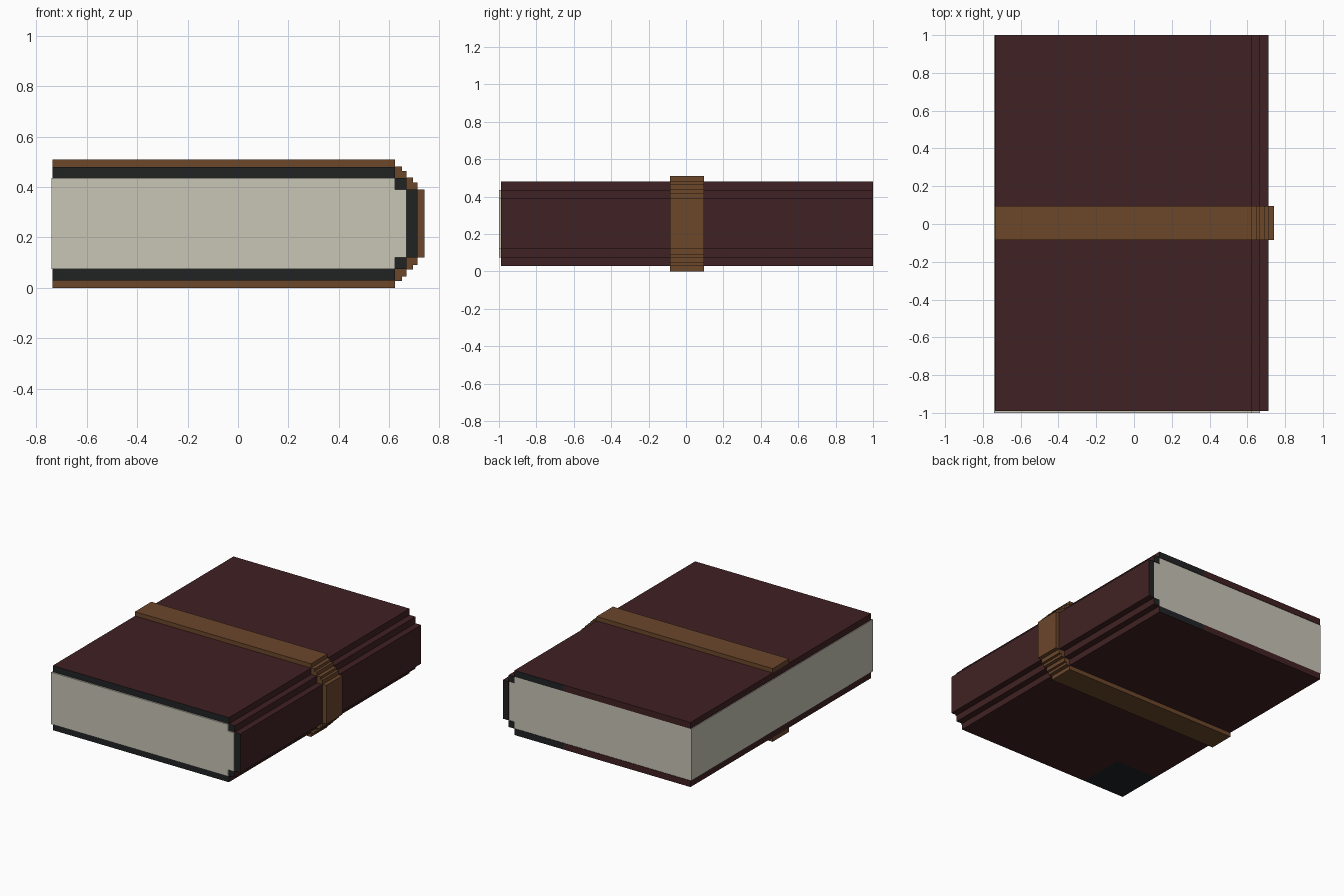
import bpy, bmesh

if "Cube" in bpy.data.objects:
    bpy.data.objects.remove(bpy.data.objects["Cube"])


def material(name, rgb):
    """Flat colour from 0-255 sRGB values."""
    lin = [((c / 255 + 0.055) / 1.055) ** 2.4 for c in rgb]
    m = bpy.data.materials.new(name)
    m.diffuse_color = (*lin, 1)
    m.use_nodes = True
    m.node_tree.nodes["Principled BSDF"].inputs["Base Color"].default_value = m.diffuse_color
    return m


leather = material("maroon leather", (64, 33, 35))
dark = material("dark edge", (33, 35, 36))
paper = material("paper", (200, 197, 182))
strap = material("brown strap", (108, 71, 43))

MID = 0.255  # height of the book's mirror plane


def mirrored(half):
    """Complete an upper half outline (x, z) with its mirror below MID."""
    return half + [(x, 2 * MID - z) for x, z in reversed(half)]


def stairs(start, steps):
    """Stepped upper outline: flat runs to each x at each z, then down."""
    pts = [(start, steps[0][1])]
    for i, (x, z) in enumerate(steps):
        pts.append((x, z))
        if i + 1 < len(steps):
            pts.append((x, steps[i + 1][1]))
    return pts


def extrude(name, outline, y0, y1, mats, cuts=(), rule=None):
    """Extrude an xz outline along y, cut it, and colour faces by a rule."""
    bm = bmesh.new()
    face = bm.faces.new([bm.verts.new((x, y0, z)) for x, z in outline])
    ext = bmesh.ops.extrude_face_region(bm, geom=[face])
    moved = [v for v in ext["geom"] if isinstance(v, bmesh.types.BMVert)]
    bmesh.ops.translate(bm, verts=moved, vec=(0, y1 - y0, 0))
    for co, no in cuts:
        bmesh.ops.bisect_plane(bm, geom=bm.verts[:] + bm.edges[:] + bm.faces[:],
                               plane_co=co, plane_no=no)
    bmesh.ops.recalc_face_normals(bm, faces=bm.faces[:])
    bm.normal_update()
    if rule:
        for f in bm.faces:
            f.material_index = rule(f.normal, f.calc_center_median())
    me = bpy.data.meshes.new(name)
    bm.to_mesh(me)
    bm.free()
    for m in mats:
        me.materials.append(m)
    ob = bpy.data.objects.new(name, me)
    bpy.context.collection.objects.link(ob)
    return ob


# Page block with a stepped spine side
page_half = stairs(-0.74, [(0.623, 0.436), (0.668, 0.39)])
extrude("page_block", mirrored(page_half), -1.0, 0.997, [paper])

# Cover: a C-shaped shell around the pages
outer = mirrored(stairs(-0.735, [(0.623, 0.48), (0.668, 0.436), (0.712, 0.39)]))
inner = mirrored(stairs(-0.735, [(0.623, 0.436), (0.668, 0.39)]))


def cover_colour(n, c):
    front = n.y < -0.5
    back = n.y > 0.5 and c.x > 0.25
    corner = n.z < -0.5 and c.z < 0.05 and c.x < -0.41 and c.y < -0.66
    return 1 if front or back or corner else 0


extrude("cover", outer + inner[::-1], -0.99, 1.0, [leather, dark],
        cuts=[((0.25, 0, 0), (1, 0, 0)), ((-0.41, 0, 0), (1, 0, 0)),
              ((0, -0.66, 0), (0, 1, 0))],
        rule=cover_colour)

# Strap wrapped around the cover and spine
band_half = stairs(-0.735, [(0.623, 0.51), (0.65, 0.482), (0.668, 0.464),
                            (0.694, 0.437), (0.712, 0.419), (0.74, 0.39)])
extrude("strap", mirrored(band_half) + outer[::-1], -0.085, 0.095, [strap])
